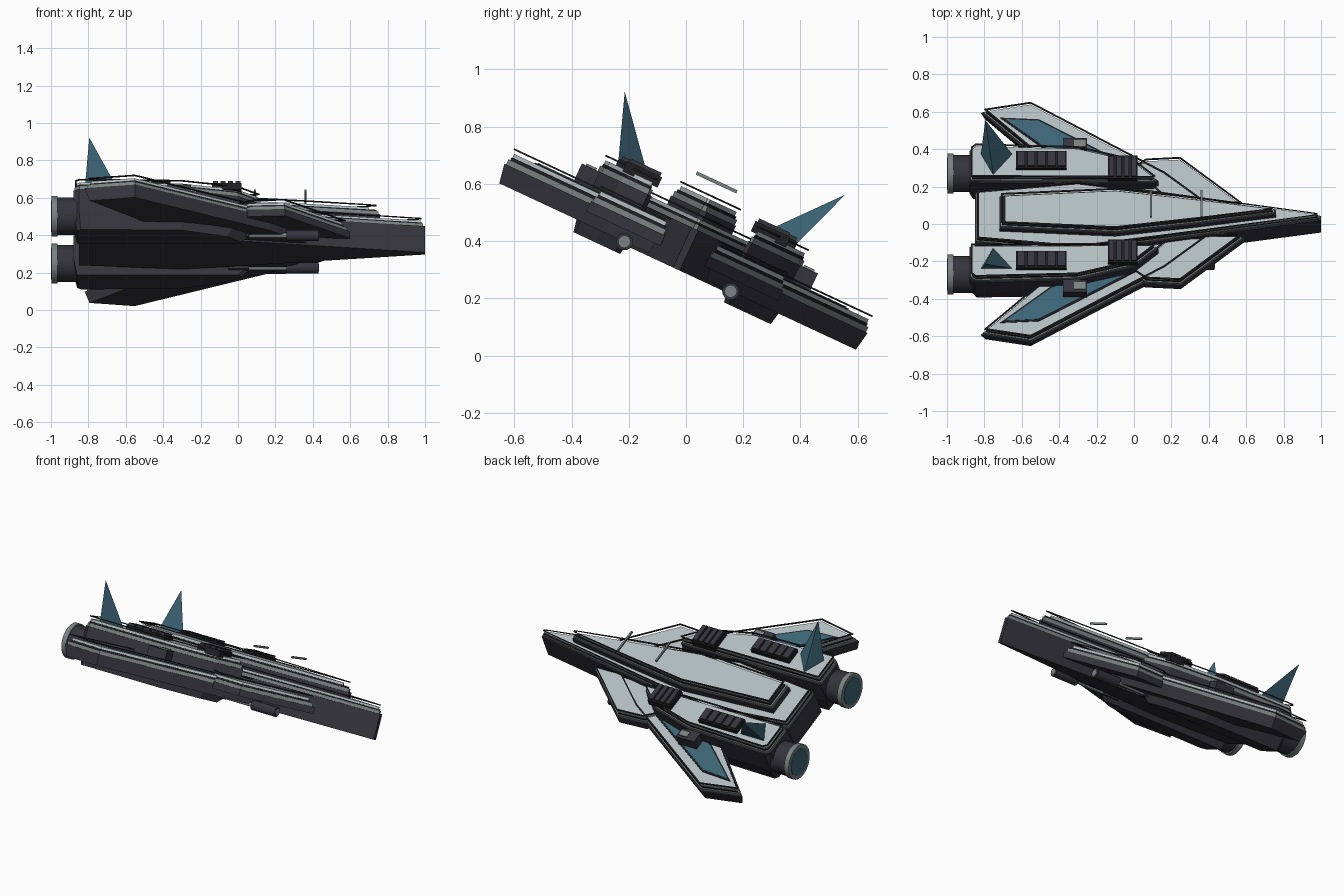
import bpy, bmesh
from math import radians, pi
from mathutils import Matrix, Vector

cube = bpy.data.objects.get("Cube")
if cube:
    bpy.data.objects.remove(cube, do_unlink=True)


def material(name, r, g, b):
    m = bpy.data.materials.new(name)
    m.use_nodes = True
    m.diffuse_color = (r, g, b, 1)
    m.node_tree.nodes["Principled BSDF"].inputs["Base Color"].default_value = (r, g, b, 1)
    return m


HULL = material("dark hull", .036, .034, .046)
BLACK = material("black trim", .014, .014, .016)
STEEL = material("steel grey", .2, .225, .225)
PLATE = material("pale plating", .45, .51, .53)
TEAL = material("teal", .045, .13, .18)

# The whole craft is banked about its long axis
BANK = Matrix.Translation((0, 0, .375)) @ Matrix.Rotation(radians(-25), 4, 'X')


def finish(name, bm, mat, side=1, smooth=False):
    if side < 0:
        bm.transform(Matrix.Scale(-1, 4, (0, 1, 0)))
    bm.transform(BANK)
    bmesh.ops.recalc_face_normals(bm, faces=bm.faces)
    me = bpy.data.meshes.new(name)
    bm.to_mesh(me)
    bm.free()
    me.materials.append(mat)
    for p in me.polygons:
        p.use_smooth = smooth and len(p.vertices) == 4
    ob = bpy.data.objects.new(name, me)
    bpy.context.collection.objects.link(ob)
    return ob


def inset(poly, d):
    """Move every edge of an outline inward by d."""
    n = len(poly)
    pts = [Vector(p) for p in poly]
    area = sum(pts[i - 1].x * pts[i].y - pts[i].x * pts[i - 1].y for i in range(n))
    sign = 1 if area > 0 else -1
    out = []
    for i, p in enumerate(pts):
        a = (p - pts[i - 1]).normalized()
        b = (pts[(i + 1) % n] - p).normalized()
        na, nb = Vector((-a.y, a.x)) * sign, Vector((-b.y, b.x)) * sign
        m = (na + nb).normalized()
        out.append(p + m * d / max(m.dot(na), .35))
    return out


def slab(name, poly, z0, z1, mat, side=1, low=None):
    """Prism over an outline; low is an optional different bottom outline."""
    bm = bmesh.new()
    bot = [bm.verts.new((p[0], p[1], z0)) for p in (low or poly)]
    top = [bm.verts.new((p[0], p[1], z1)) for p in poly]
    bm.faces.new(bot)
    bm.faces.new(top)
    for i in range(len(poly)):
        bm.faces.new((bot[i - 1], bot[i], top[i], top[i - 1]))
    return finish(name, bm, mat, side)


def rail(name, outer, inner, z, side=1):
    """Thin dark outline floating above a plate."""
    bm = bmesh.new()
    rings = [[bm.verts.new((p[0], p[1], h)) for p in o]
             for o, h in ((outer, z), (outer, z + .006), (inner, z + .006), (inner, z))]
    for k in range(4):
        a, b = rings[k - 1], rings[k]
        for i in range(len(outer)):
            bm.faces.new((a[i - 1], a[i], b[i], b[i - 1]))
    return finish(name, bm, BLACK, side)


def box(name, x0, x1, y0, y1, z0, z1, mat, side=1):
    return slab(name, [(x0, y0), (x1, y0), (x1, y1), (x0, y1)], z0, z1, mat, side)


def tube(name, x0, x1, y, z, r, mat, side=1, seg=24):
    bm = bmesh.new()
    place = Matrix.Translation(((x0 + x1) / 2, y, z)) @ Matrix.Rotation(pi / 2, 4, 'Y')
    bmesh.ops.create_cone(bm, cap_ends=True, segments=seg, radius1=r, radius2=r,
                          depth=x1 - x0, matrix=place)
    return finish(name, bm, mat, side, True)


def armour(name, poly, z0, z1, side, low=None):
    """Dark body, steel band, dark gap, pale plate and outline rail."""
    slab(name + "_body", poly, z0, z1 - .045, HULL, side, low)
    slab(name + "_band", inset(poly, .006), z1 - .045, z1 - .025, STEEL, side)
    slab(name + "_gap", inset(poly, .013), z1 - .025, z1 - .014, BLACK, side)
    slab(name + "_plate", inset(poly, .016), z1 - .014, z1, PLATE, side)
    rail(name + "_rail", inset(poly, .008), inset(poly, .016), z1 + .012, side)


def both(half):
    """Close a half outline across the centre line."""
    return half + [(x, -y) for x, y in reversed(half)]


def narrowed(half, d, front, back):
    """Centre outline narrowed by d, with its ends moved."""
    ends = {half[0][0]: back, half[-1][0]: front}
    return both([(ends.get(x, x), max(y - d, .005)) for x, y in half])


# Central hull
spine = [(-.85, .15), (-.3, .2), (.1, .145), (1, .013)]
slab("hull_body", both(spine), -.08, .075, HULL)
slab("hull_band", narrowed(spine, .006, .99, -.845), .075, .092, STEEL)
slab("hull_gap", narrowed(spine, .012, .985, -.84), .092, .1, BLACK)
slab("hull_plate", narrowed(spine, .016, .975, -.835), .1, .112, PLATE)
rail("hull_rail", narrowed(spine, .008, .98, -.84), narrowed(spine, .016, .96, -.83), .122)

# Raised back with its own stack of plates
back = [(-.72, .095), (-.1, .125), (.35, .07), (.76, .013)]
slab("back_body", both(back), .1, .145, HULL)
slab("back_band", narrowed(back, .005, .75, -.715), .145, .165, STEEL)
slab("back_gap", narrowed(back, .012, .74, -.705), .165, .175, BLACK)
slab("back_plate", narrowed(back, .018, .7, -.69), .175, .19, PLATE)
rail("back_rail", narrowed(back, .008, .74, -.71), narrowed(back, .016, .72, -.7), .2)
for i, x in enumerate((.09, .36)):
    box(f"cross_bar_{i}", x - .005, x + .005, -.078, .078, .248, .26, STEEL)

# Flat core joining hull, wings and engines
box("core", -.8, 0, -.3, .3, -.06, .02, HULL)

wing = [(-.82, .655), (-.55, .70), (.17, .285), (.4, .1), (-.3, .1), (-.52, .38)]
panel = [(-.69, .595), (-.51, .585), (.13, .225), (-.05, .2), (-.44, .4)]
canard = [(.06, .36), (.25, .37), (.6, .085), (.2, .08), (-.02, .3)]
engine = [(-.88, .19), (-.88, .375), (-.85, .4), (-.3, .385), (.0, .31), (.13, .2), (.1, .185)]
keel = [(-.86, .2), (-.86, .36), (-.84, .38), (-.3, .37), (-.06, .29), (.02, .22), (.0, .2)]

for side, tag in ((1, "left"), (-1, "right")):
    # Swept wing with a sunken-looking teal panel
    armour(tag + "_wing", wing, -.07, .045, side, inset(wing, .012))
    slab(tag + "_wing_panel_edge", inset(panel, -.01), .044, .049, BLACK, side)
    slab(tag + "_wing_panel", panel, .048, .052, TEAL, side)
    box(tag + "_wing_box", -.38, -.25, .385, .455, .04, .115, HULL, side)
    box(tag + "_wing_box_cap", -.32, -.26, .4, .44, .115, .122, STEEL, side)
    # Small front wing
    armour(tag + "_canard", canard, -.03, .055, side)
    # Engine housing
    armour(tag + "_engine", engine, -.02, .16, side)
    slab(tag + "_engine_keel", engine, -.115, -.02, HULL, side, keel)
    tube(tag + "_nozzle", -.975, -.86, .298, 0, .1, HULL, side)
    tube(tag + "_nozzle_rim", -.997, -.965, .298, 0, .108, STEEL, side)
    tube(tag + "_nozzle_glow", -1, -.99, .298, 0, .085, TEAL, side)
    # Slatted grille and front vent
    for part, x0, x1, y0, y1, top, count in (("grille", -.63, -.36, .245, .345, .185, 5),
                                             ("vent", -.14, .02, .18, .315, .19, 4)):
        box(f"{tag}_{part}_base", x0, x1, y0, y1, .15, top, BLACK, side)
        step = (x1 - x0) / count
        for k in range(count):
            x = x0 + k * step
            box(f"{tag}_{part}_slat_{k}", x + .006, x + step - .006,
                y0 + .008, y1 - .008, top, top + .013, HULL, side)
    # Tapered fin
    bm = bmesh.new()
    base = [bm.verts.new(p) for p in ((-.82, .33, .14), (-.64, .33, .14), (-.75, .2, .14))]
    tip = bm.verts.new((-.795, .425, .405))
    bm.faces.new(base)
    for i in range(3):
        bm.faces.new((base[i - 1], base[i], tip))
    finish(tag + "_fin", bm, TEAL, side)
    # Gun under the wing
    tube(tag + "_gun_barrel", -.04, .28, .205, -.07, .013, STEEL, side, 12)
    tube(tag + "_gun_muzzle", .26, .43, .205, -.07, .03, HULL, side, 16)
    tube(tag + "_gun_bore", .425, .434, .205, -.07, .02, STEEL, side, 16)
    box(tag + "_gun_mount", -.05, .06, .18, .23, -.085, -.02, HULL, side)
